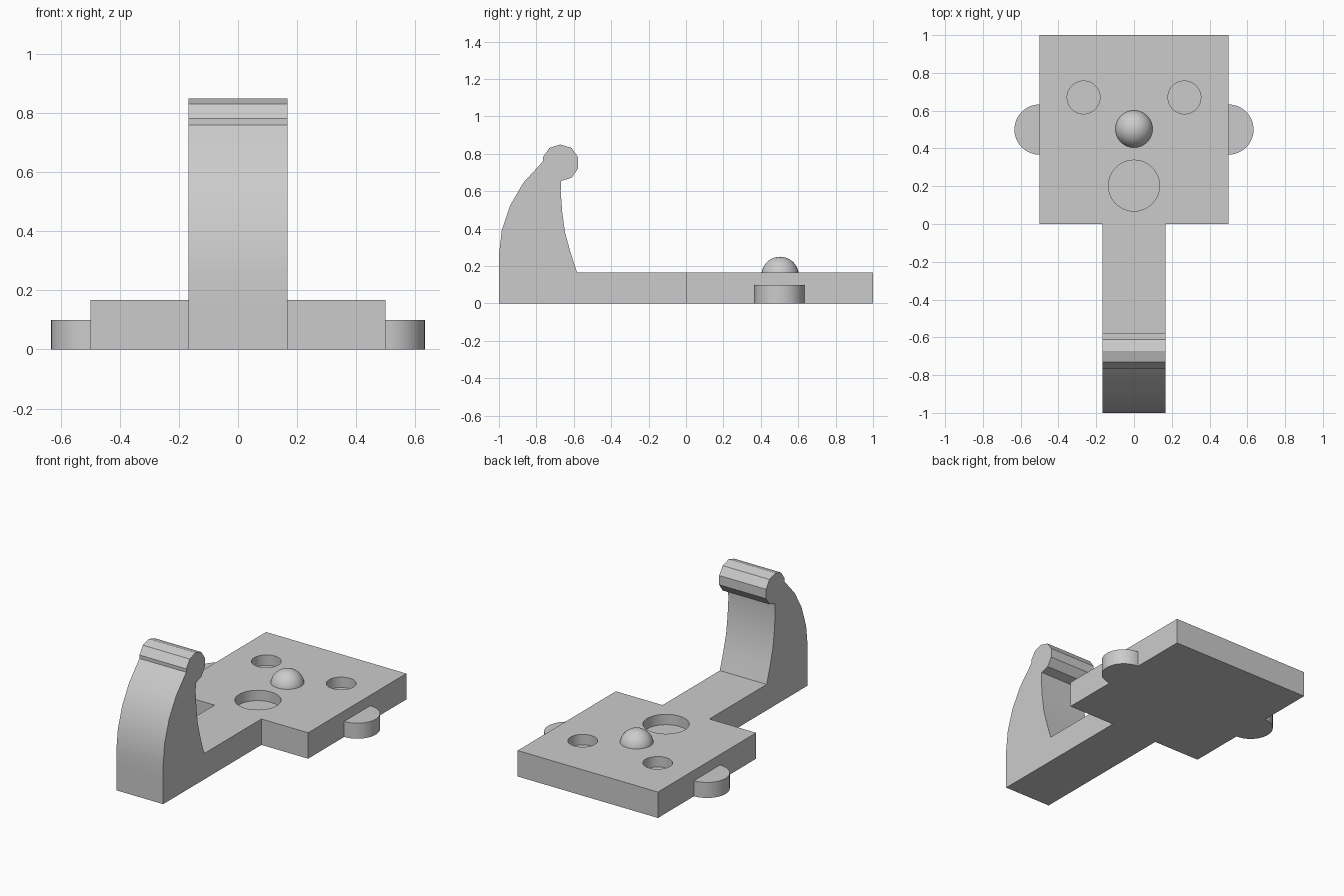
import bpy, bmesh, math
from mathutils import Matrix

cube = bpy.data.objects.get("Cube")
if cube:
    bpy.data.objects.remove(cube, do_unlink=True)

TOP = 0.167      # thickness of the base
FLOOR = 0.1      # height of the ears and of the recess floors

grey = bpy.data.materials.new("light_grey")
grey.use_nodes = True
grey.diffuse_color = (0.6, 0.6, 0.6, 1)
grey.node_tree.nodes["Principled BSDF"].inputs["Base Color"].default_value = (0.6, 0.6, 0.6, 1)


def finish(name, bm):
    bmesh.ops.recalc_face_normals(bm, faces=bm.faces)
    mesh = bpy.data.meshes.new(name)
    bm.to_mesh(mesh)
    bm.free()
    mesh.materials.append(grey)
    obj = bpy.data.objects.new(name, mesh)
    bpy.context.collection.objects.link(obj)
    return obj


def prism(name, points, direction):
    """Extrude a closed outline along a direction."""
    bm = bmesh.new()
    face = bm.faces.new([bm.verts.new(p) for p in points])
    new = bmesh.ops.extrude_face_region(bm, geom=[face])["geom"]
    verts = [v for v in new if isinstance(v, bmesh.types.BMVert)]
    bmesh.ops.translate(bm, verts=verts, vec=direction)
    return finish(name, bm)


def arc(x, y, z, r, start, end, n):
    steps = [start + (end - start) * i / n for i in range(n + 1)]
    return [(x + r * math.cos(a), y + r * math.sin(a), z) for a in steps]


# Square face plate
plate = prism("face_plate", [(-0.5, 0, 0), (0.5, 0, 0), (0.5, 1, 0), (-0.5, 1, 0)], (0, 0, TOP))

# Round recesses for the eyes and the mouth
recesses = [("left_eye", 0.267, 0.67, 0.087), ("right_eye", -0.267, 0.67, 0.087),
            ("mouth", 0, 0.203, 0.135)]
for name, x, y, r in recesses:
    ring = arc(x, y, FLOOR, r, 0, math.tau, 48)[:-1]
    cutter = prism(name + "_cutter", ring, (0, 0, 0.2))
    cutter.hide_render = True
    cutter.hide_set(True)
    cut = plate.modifiers.new(name + "_recess", "BOOLEAN")
    cut.operation = "DIFFERENCE"
    cut.solver = "EXACT"
    cut.object = cutter

# Apply the cuts, then drop the cutters
bpy.context.view_layer.update()
cut_mesh = bpy.data.meshes.new_from_object(
    plate.evaluated_get(bpy.context.evaluated_depsgraph_get()))
plate.modifiers.clear()
plate.data = cut_mesh
for name, *_ in recesses:
    bpy.data.objects.remove(bpy.data.objects[name + "_cutter"], do_unlink=True)

# Handle strip with the curved upright and its rounded tip, drawn from the side
profile = [
    (0, 0), (-1, 0), (-1, TOP),
    # outer curve
    (-1, 0.26), (-0.985, 0.39), (-0.94, 0.525), (-0.87, 0.645), (-0.765, 0.76),
    # faceted tip
    (-0.765, 0.782), (-0.73, 0.832), (-0.673, 0.85), (-0.612, 0.832),
    (-0.577, 0.782), (-0.577, 0.722), (-0.612, 0.672), (-0.667, 0.655),
    # inner curve
    (-0.67, 0.6), (-0.662, 0.49), (-0.647, 0.38), (-0.618, 0.275), (-0.583, TOP),
    (0, TOP),
]
hook = prism("hook_handle", [(-0.167, y, z) for y, z in profile], (0.334, 0, 0))

# Half-round ears on both sides
q = math.pi / 2
left_ear = prism("left_ear", arc(0.5, 0.5, 0, 0.133, -q, q, 24), (0, 0, FLOOR))
right_ear = prism("right_ear", arc(-0.5, 0.5, 0, 0.133, q, 3 * q, 24), (0, 0, FLOOR))

# Ball nose, half sunk into the plate
bm = bmesh.new()
bmesh.ops.create_uvsphere(bm, u_segments=32, v_segments=20, radius=0.1,
                          matrix=Matrix.Translation((0, 0.503, 0.15)))
nose = finish("nose", bm)

# Smooth the curved walls, keep the corners sharp
bpy.ops.object.select_all(action="DESELECT")
for obj in (plate, hook, left_ear, right_ear, nose):
    obj.select_set(True)
bpy.context.view_layer.objects.active = plate
bpy.ops.object.shade_smooth_by_angle(angle=math.radians(20))
